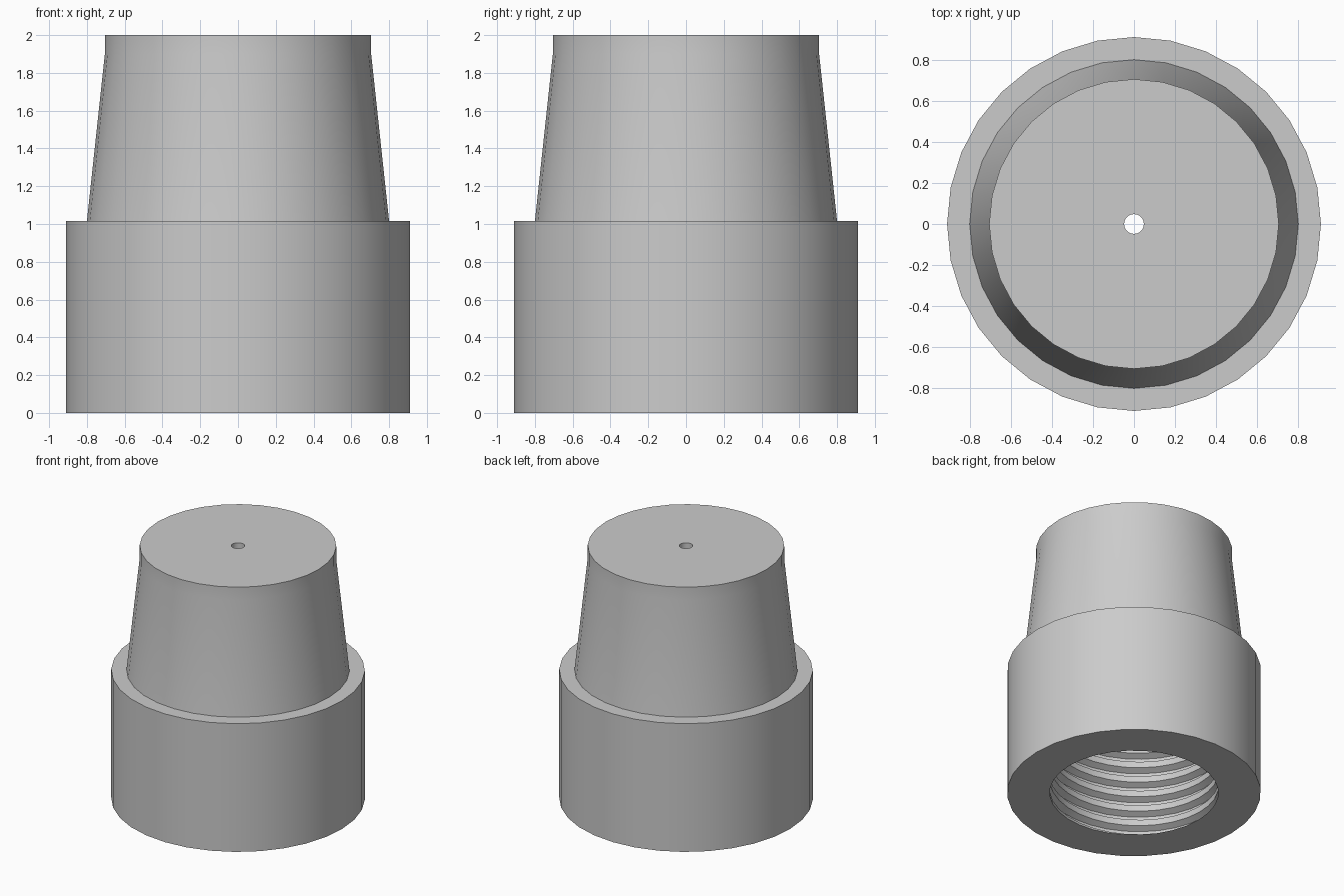
import bpy, bmesh, math

cube = bpy.data.objects.get("Cube")
if cube:
    bpy.data.objects.remove(cube, do_unlink=True)

SIDES = 32
BORE, ROOT = 0.605, 0.65        # thread crest and root radii
PITCH, DEPTH = 0.12, 1.0        # thread pitch and cavity height
HOLE = 0.048                    # vent through the top

grey = bpy.data.materials.new("plain_grey")
grey.use_nodes = True
colour = (0.6, 0.6, 0.6, 1)
grey.diffuse_color = colour
grey.node_tree.nodes["Principled BSDF"].inputs["Base Color"].default_value = colour

# Vent, flat top, tapered plug, shoulder and base, from the inside outwards
OUTSIDE = [(HOLE, DEPTH), (HOLE, 2), (0.705, 2), (0.705, 1.9),
           (0.8, 1.015), (0.91, 1.015), (0.91, 0), (BORE, 0)]
# One turn of trapezoidal thread: share of the pitch, radius
TOOTH = [(0, BORE), (0.4, BORE), (0.6, ROOT), (0.8, ROOT)]


def section(turn):
    """Closed cross-section at a given share of a full turn."""
    points = list(OUTSIDE)
    for i in range(-1, math.ceil(DEPTH / PITCH) + 1):
        for share, radius in TOOTH:
            z = (i + share + turn) * PITCH
            inside = 0.001 < z < DEPTH - 0.001
            points.append((radius if inside else BORE, min(max(z, 0), DEPTH)))
    return points


# Body with the internal helical thread
bm = bmesh.new()
columns = []
for s in range(SIDES + 1):
    a = 2 * math.pi * s / SIDES
    columns.append([bm.verts.new((r * math.cos(a), r * math.sin(a), z))
                    for r, z in section(s / SIDES)])
for left, right in zip(columns, columns[1:]):
    for i in range(len(left)):
        j = (i + 1) % len(left)
        bm.faces.new((left[i], left[j], right[j], right[i]))
bmesh.ops.remove_doubles(bm, verts=bm.verts, dist=0.0005)
bmesh.ops.dissolve_degenerate(bm, edges=bm.edges, dist=0.0005)
bmesh.ops.recalc_face_normals(bm, faces=bm.faces)

mesh = bpy.data.meshes.new("threaded_cap")
bm.to_mesh(mesh)
bm.free()
mesh.materials.append(grey)
cap = bpy.data.objects.new("threaded_cap", mesh)
bpy.context.collection.objects.link(cap)

bpy.ops.object.select_all(action='DESELECT')
cap.select_set(True)
bpy.context.view_layer.objects.active = cap
bpy.ops.object.shade_smooth_by_angle(angle=math.radians(30))
